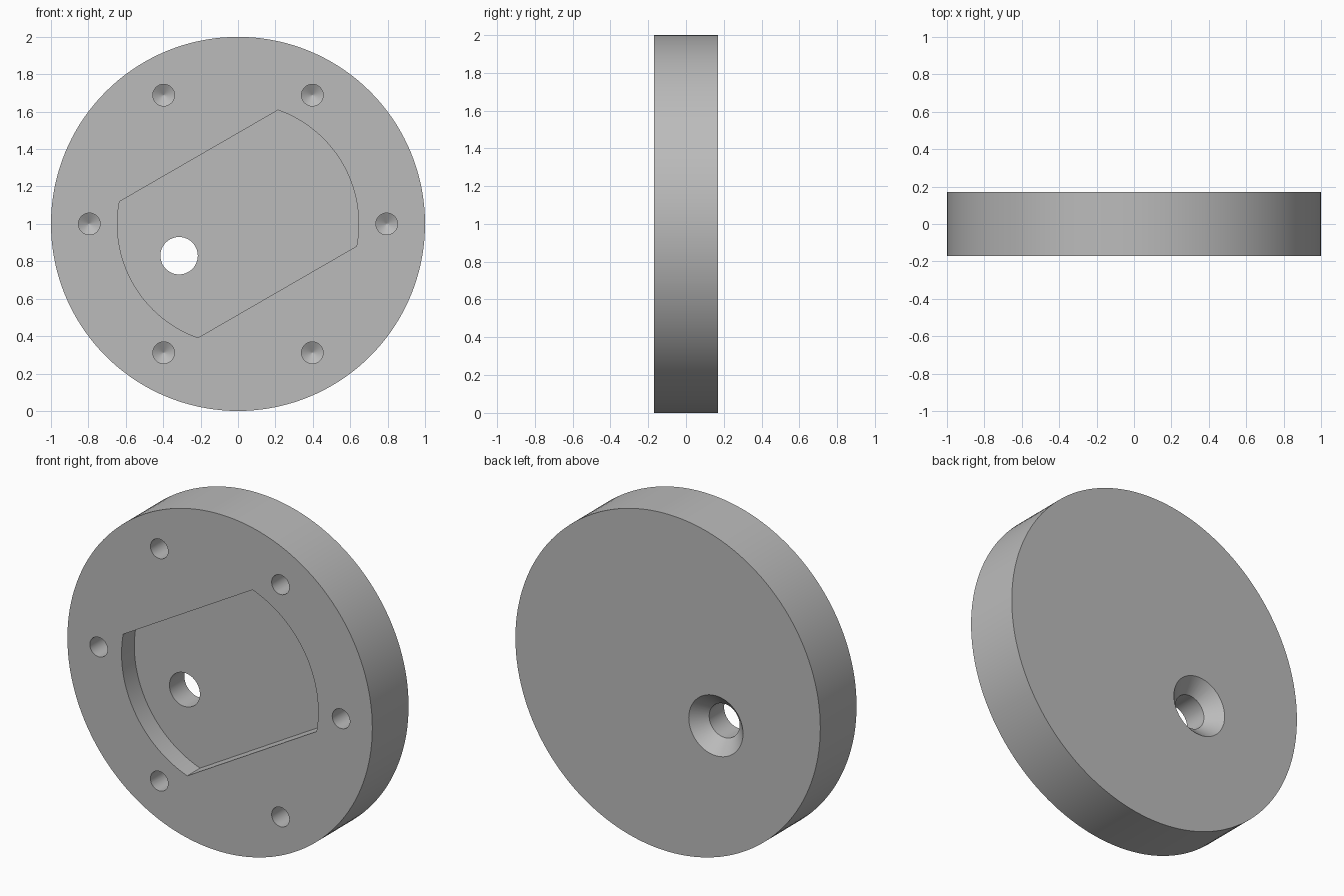
import bpy, bmesh
from math import cos, sin, radians, asin, pi

cube = bpy.data.objects.get("Cube")
if cube:
    bpy.data.objects.remove(cube, do_unlink=True)

FRONT, BACK, MID = -0.17, 0.17, 1.0

steel = bpy.data.materials.new("plain grey")
steel.use_nodes = True
grey = (0.5, 0.5, 0.5, 1)
steel.diffuse_color = grey
steel.node_tree.nodes["Principled BSDF"].inputs["Base Color"].default_value = grey


def loft(name, rings):
    """Skin a stack of equal-length (x, y, z) rings and cap both ends."""
    bm = bmesh.new()
    loops = [[bm.verts.new(p) for p in ring] for ring in rings]
    for a, b in zip(loops, loops[1:]):
        for i in range(len(a)):
            j = (i + 1) % len(a)
            bm.faces.new((a[i], a[j], b[j], b[i]))
    bm.faces.new(loops[0])
    bm.faces.new(loops[-1])
    bmesh.ops.recalc_face_normals(bm, faces=bm.faces)
    mesh = bpy.data.meshes.new(name)
    bm.to_mesh(mesh)
    bm.free()
    mesh.materials.append(steel)
    obj = bpy.data.objects.new(name, mesh)
    bpy.context.collection.objects.link(obj)
    return obj


def turned(name, profile, x=0, z=MID, sides=48):
    """Revolve (radius, y) pairs about an axis running front to back."""
    angles = [2 * pi * i / sides for i in range(sides)]
    return loft(name, [[(x + r * cos(a), y, z + r * sin(a)) for a in angles]
                       for r, y in profile])


# Round plate
plate = turned("round_plate", [(1, FRONT), (1, BACK)], sides=144)

# Pocket: a circle with two parallel flats, tilted 30 degrees
pocket_r, flat, tilt, steps = 0.645, 0.42, radians(30), 32
half = asin(flat / pocket_r)
arc = [side + half * (2 * i / steps - 1) + tilt
       for side in (0, pi) for i in range(steps + 1)]
cutters = [loft("pocket_cutter",
                [[(pocket_r * cos(a), y, MID + pocket_r * sin(a)) for a in arc]
                 for y in (FRONT - 0.1, FRONT + 0.12)])]

# Through hole, countersunk from the back
cutters.append(turned("countersunk_hole_cutter",
                      [(0.1, FRONT - 0.1), (0.1, BACK - 0.08),
                       (0.178, BACK), (0.178, BACK + 0.1)], x=-0.315, z=0.83))

# Six blind drilled holes with pointed bottoms
for k in range(6):
    a = k * pi / 3
    cutters.append(turned("drilled_hole_cutter",
                          [(0.058, FRONT - 0.1), (0.058, FRONT + 0.2),
                           (0.001, FRONT + 0.234)],
                          x=0.795 * cos(a), z=MID + 0.795 * sin(a), sides=32))

# Cut everything out of the plate, then discard the cutters
for c in cutters:
    mod = plate.modifiers.new(c.name, "BOOLEAN")
    mod.operation, mod.solver, mod.object = "DIFFERENCE", "EXACT", c
    c.hide_render = True
graph = bpy.context.evaluated_depsgraph_get()
result = bpy.data.meshes.new_from_object(plate.evaluated_get(graph))
plate.modifiers.clear()
plate.data = result
for c in cutters:
    bpy.data.objects.remove(c, do_unlink=True)

# Smooth the round walls, keep the edges sharp
bpy.ops.object.select_all(action="DESELECT")
plate.select_set(True)
bpy.context.view_layer.objects.active = plate
bpy.ops.object.shade_smooth_by_angle(angle=radians(20))
